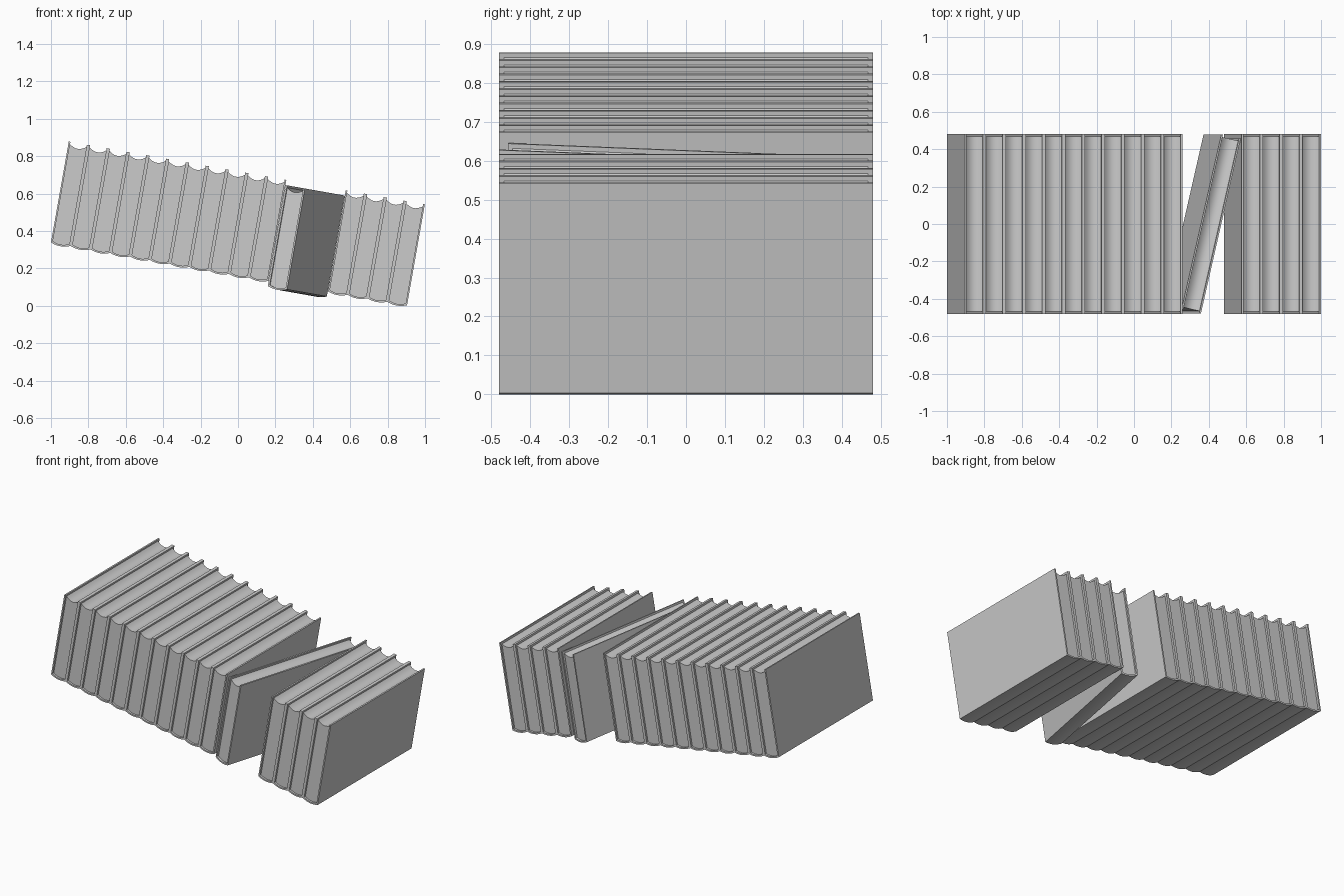
import bpy, bmesh, math
from mathutils import Matrix, Vector

if "Cube" in bpy.data.objects:
    bpy.data.objects.remove(bpy.data.objects["Cube"])

TILT = math.radians(10)      # whole row leans down to the right
YAW = math.radians(-13)      # one loose book turned in the gap
W, H, D = 0.1074, 0.548, 0.96
BOARD, BULGE = 0.009, 0.011
SEG = 10


def arc(half, base, sag, rev=False):
    """Shallow arc bulging down by sag, from -half to +half."""
    pts = []
    for i in range(SEG + 1):
        t = -1 + 2 * i / SEG
        pts.append((half * t, base - sag * (1 - t * t)))
    return pts[::-1] if rev else pts


def extrude_profile(name, profile, depth):
    bm = bmesh.new()
    face = bm.faces.new([bm.verts.new((x, -depth / 2, z)) for x, z in profile])
    ext = bmesh.ops.extrude_face_region(bm, geom=[face])
    moved = [v for v in ext["geom"] if isinstance(v, bmesh.types.BMVert)]
    bmesh.ops.translate(bm, vec=(0, depth, 0), verts=moved)
    bmesh.ops.recalc_face_normals(bm, faces=bm.faces)
    mesh = bpy.data.meshes.new(name)
    bm.to_mesh(mesh)
    bm.free()
    # smooth the curved strips, keep the corners sharp
    obj = bpy.data.objects.new(name, mesh)
    bpy.context.collection.objects.link(obj)
    bpy.context.view_layer.objects.active = obj
    obj.select_set(True)
    bpy.ops.object.shade_smooth_by_angle(angle=math.radians(30))
    bpy.data.objects.remove(obj)
    return mesh


h, hi = W / 2, W / 2 - BOARD

# Cover: two boards joined by a rounded spine at the bottom
cover_profile = ([(-h, H)] + arc(h, 0, BULGE) + [(h, H), (hi, H)]
                 + arc(hi, BOARD, BULGE, True) + [(-hi, H)])
cover_mesh = extrude_profile("cover", cover_profile, D)

# Pages: block with rounded back and hollow fore-edge
page_profile = arc(hi, BOARD, BULGE) + arc(hi, H - 0.012, 0.018, True)
page_mesh = extrude_profile("pages", page_profile, D - 0.026)

# Row frame, with the low right corner near the ground
length = 18 * W
row = Matrix.Translation((-1, 0, length * math.sin(TILT) + 0.003)) @ Matrix.Rotation(TILT, 4, 'Y')


def add_book(label, local):
    for part, mesh in (("cover", cover_mesh), ("pages", page_mesh)):
        obj = bpy.data.objects.new(f"{label}_{part}", mesh)
        obj.matrix_world = row @ local
        bpy.context.collection.objects.link(obj)


# Upright books, leaving a three-book gap
for i in [*range(11), *range(14, 18)]:
    add_book(f"book_{i + 1:02d}", Matrix.Translation(((i + 0.5) * W, 0, 0)))

# Loose book turned across the gap and slipped down a little
add_book("turned_book", Matrix.Translation((12.5 * W, 0, -0.028)) @ Matrix.Rotation(YAW, 4, 'Z'))
